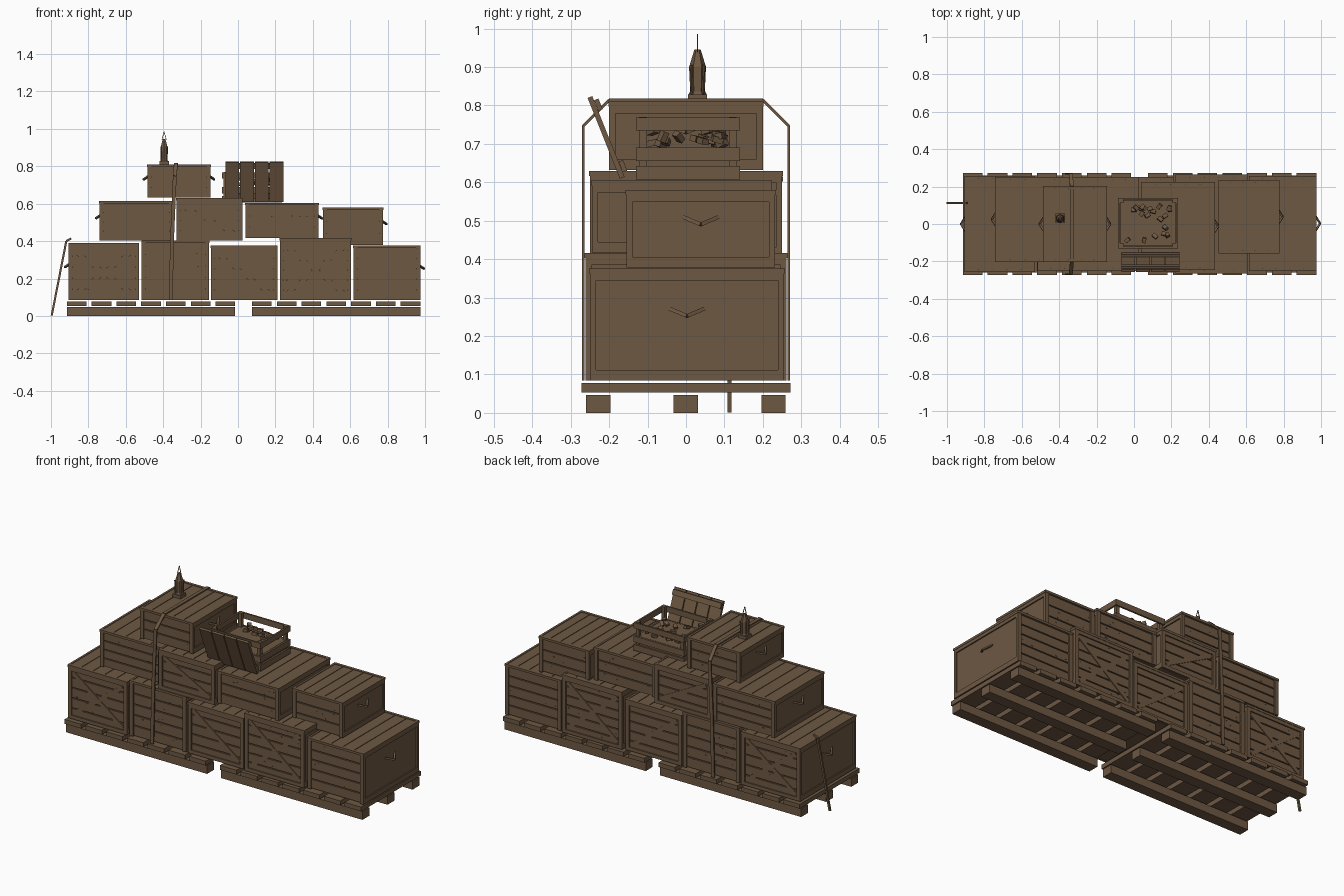
import bpy, bmesh, math, random
from mathutils import Vector, Matrix

if "Cube" in bpy.data.objects:
    bpy.data.objects.remove(bpy.data.objects["Cube"])

random.seed(4)
wood = bpy.data.materials.new("weathered_brown")
wood.diffuse_color = (0.155, 0.098, 0.055, 1)
wood.use_nodes = True
wood.node_tree.nodes["Principled BSDF"].inputs["Base Color"].default_value = wood.diffuse_color


def finish(name, bm):
    me = bpy.data.meshes.new(name)
    bm.to_mesh(me)
    bm.free()
    me.materials.append(wood)
    ob = bpy.data.objects.new(name, me)
    bpy.context.collection.objects.link(ob)
    return ob


def box(bm, x0, x1, y0, y1, z0, z1):
    m = Matrix.Translation(((x0 + x1) / 2, (y0 + y1) / 2, (z0 + z1) / 2))
    m = m @ Matrix.Diagonal((x1 - x0, y1 - y0, z1 - z0, 1))
    bmesh.ops.create_cube(bm, size=1, matrix=m)


def beam(bm, p, q, side, w, t):
    """Bar from p to q, w wide along side and t thick."""
    p, q = Vector(p), Vector(q)
    d = (q - p).normalized()
    s = Vector(side)
    s = (s - d * s.dot(d)).normalized()
    n = d.cross(s)
    rot = Matrix((s, n, d)).transposed().to_4x4()
    m = Matrix.Translation((p + q) / 2) @ rot @ Matrix.Diagonal((w, t, (q - p).length, 1))
    bmesh.ops.create_cube(bm, size=1, matrix=m)


def crate(name, x0, x1, y0, y1, z0, z1, brace=0, handles=(), nails=0):
    bm = bmesh.new()
    e, post, rail = 0.007, 0.022, 0.028
    # core and recessed end panels
    box(bm, x0 + e, x1 - e, y0 + 0.014, y1 - 0.014, z0, z1 - 0.011)
    # end frames: side stiles and top/bottom rails
    for xa, xb in ((x0, x0 + 0.012), (x1 - 0.012, x1)):
        for ya, yb in ((y0, y0 + 0.016), (y1 - 0.016, y1)):
            box(bm, xa, xb, ya, yb, z0, z1 - 0.012)
        box(bm, xa, xb, y0 + 0.016, y1 - 0.016, z0, z0 + rail)
        box(bm, xa, xb, y0 + 0.016, y1 - 0.016, z1 - rail - 0.003, z1 - 0.012)
    # long sides: horizontal planks, corner posts, braces, nails
    n = max(3, round((z1 - z0) / 0.06))
    h = (z1 - z0 - 0.012) / n
    for s, yo in ((1, y0), (-1, y1)):
        ya, yb = sorted((yo + s * e, yo + s * 0.016))
        for i in range(n):
            box(bm, x0 + 0.008, x1 - 0.008, ya, yb, z0 + i * h + 0.003, z0 + (i + 1) * h - 0.003)
        pa, pb = sorted((yo, yo + s * 0.01))
        for xa in (x0, x1 - post):
            box(bm, xa, xa + post, pa, pb, z0, z1 - 0.012)
        if brace:
            box(bm, x0 + post, x1 - post, pa, pb, z0, z0 + 0.02)
            box(bm, x0 + post, x1 - post, pa, pb, z1 - 0.032, z1 - 0.012)
        yc = yo + s * 0.006
        for k in range(brace):
            a, b = (z0 + 0.03, z1 - 0.042)[::1 if k else -1]
            beam(bm, (x0 + 0.03, yc + s * k * 0.001, a), (x1 - 0.03, yc + s * k * 0.001, b),
                 (0, 1, 0), 0.008, 0.024)
        for _ in range(nails):
            x, z = random.uniform(x0 + 0.03, x1 - 0.03), random.uniform(z0 + 0.03, z1 - 0.03)
            box(bm, x - 0.004, x + 0.004, yo + s * e - 0.002, yo + s * e + 0.002, z - 0.002, z + 0.002)
    # lid: boards running front to back
    m = 5
    w = (x1 - x0 + 0.004) / m
    for i in range(m):
        xa = x0 - 0.002 + i * w
        box(bm, xa + 0.002, xa + w - 0.002, y0 + 0.012, y1 - 0.012, z1 - 0.013, z1 - 0.003)
    for ya, yb in ((y0 - 0.002, y0 + 0.014), (y1 - 0.014, y1 + 0.002)):
        box(bm, x0 - 0.002, x1 + 0.002, ya, yb, z1 - 0.013, z1)
    for xa in (x0 - 0.002, x1 - 0.01):
        box(bm, xa, xa + 0.012, y0 + 0.014, y1 - 0.014, z1 - 0.013, z1)
    # sagging rope handles
    yc, zc = (y0 + y1) / 2, z0 + (z1 - z0) * 0.62
    for s in handles:
        xe = x1 if s > 0 else x0
        for k in (-1, 1):
            beam(bm, (xe - s * 0.008, yc + k * 0.045, zc + 0.006), (xe + s * 0.02, yc, zc - 0.013),
                 (1, 0, 0), 0.01, 0.01)
    finish(name, bm)


# two pallets: three runners and seven slats each
for name, x0 in (("pallet_left", -0.915), ("pallet_right", 0.075)):
    bm = bmesh.new()
    for y in (-0.26, -0.032, 0.196):
        box(bm, x0, x0 + 0.9, y, y + 0.063, 0, 0.047)
    for i in range(7):
        xa = x0 + i * 0.1325
        box(bm, xa, xa + 0.105, -0.272, 0.272, 0.053, 0.078)
    finish(name, bm)

# bottom, middle and top rows of closed crates
crate("bottom_crate_1", -0.905, -0.53, -0.255, 0.255, 0.084, 0.39, 2, (-1,), 5)
crate("bottom_crate_2", -0.515, -0.155, -0.25, 0.25, 0.084, 0.402, 0, (), 14)
crate("bottom_crate_3", -0.145, 0.21, -0.25, 0.25, 0.084, 0.376, 1)
crate("bottom_crate_4", 0.225, 0.605, -0.262, 0.262, 0.084, 0.416, 2, (), 8)
crate("bottom_crate_5", 0.617, 0.975, -0.25, 0.255, 0.084, 0.376, 0, (1,), 4)
crate("middle_crate_1", -0.74, -0.347, -0.2, 0.25, 0.403, 0.615, 0, (-1,), 4)
crate("middle_crate_2", -0.33, 0.025, -0.25, 0.25, 0.403, 0.63, 1)
crate("middle_crate_3", 0.04, 0.43, -0.245, 0.222, 0.417, 0.605, 0, (1,), 12)
crate("middle_crate_4", 0.455, 0.775, -0.155, 0.232, 0.378, 0.58, 0, (1,), 6)
crate("top_crate", -0.485, -0.147, -0.2, 0.2, 0.632, 0.81, 0, (-1, 1), 3)

# open slatted crate
bm = bmesh.new()
x0, x1, y0, y1 = -0.085, 0.235, -0.13, 0.14
for x in (x0 + 0.008, x1 - 0.028):
    for y in (y0 + 0.008, y1 - 0.028):
        box(bm, x, x + 0.02, y, y + 0.02, 0.607, 0.77)
for za, zb in ((0.607, 0.642), (0.655, 0.69), (0.735, 0.768)):
    for y in (y0, y1 - 0.01):
        box(bm, x0, x1, y, y + 0.01, za, zb)
    for x in (x0, x1 - 0.01):
        box(bm, x, x + 0.01, y0 + 0.01, y1 - 0.01, za, zb)
box(bm, x0 + 0.012, x1 - 0.012, y0 + 0.012, y1 - 0.012, 0.61, 0.69)
finish("open_crate", bm)

# loose chunks lying in the open crate
bm = bmesh.new()
for i in range(20):
    p = Vector((random.uniform(-0.04, 0.19), random.uniform(-0.09, 0.1), random.uniform(0.695, 0.735)))
    d = Vector((random.uniform(-1, 1), random.uniform(-1, 1), random.uniform(-0.4, 0.4))).normalized()
    beam(bm, p - d * 0.014, p + d * 0.014, (0.1, 0.2, 1), 0.016, 0.02)
finish("loose_chunks", bm)

# lid leaning on the open crate: four planks and two battens
bm = bmesh.new()
bot, top = Vector((0, -0.166, 0.612)), Vector((0, -0.25, 0.822))
for i in range(4):
    o = Vector((-0.031 + i * 0.079, 0, 0))
    beam(bm, bot + o, top + o, (1, 0, 0), 0.074, 0.013)
back = Vector((0, 0.012, 0.005))
for f in (0.12, 0.88):
    c = bot.lerp(top, f) + back
    beam(bm, c + Vector((-0.066, 0, 0)), c + Vector((0.242, 0, 0)), top - bot, 0.03, 0.012)
finish("leaning_lid", bm)

# tie-down strap over the stack
bm = bmesh.new()
half = [(-0.36, 0.267, 0.085), (-0.352, 0.267, 0.42), (-0.338, 0.267, 0.747), (-0.332, 0.2, 0.814)]
path = [Vector((x, -y, z)) for x, y, z in half] + [Vector(p) for p in reversed(half)]
for a, b in zip(path, path[1:]):
    beam(bm, a, b, (1, 0, 0), 0.02, 0.007)
finish("tie_down_strap", bm)

# lantern: stepped hexagonal body with bars and a pointed wire loop
bm = bmesh.new()
box(bm, -0.42, -0.37, 0.005, 0.055, 0.81, 0.828)
C = Vector((-0.395, 0.03, 0))
for za, zb, ra, rb in ((0.828, 0.836, 0.024, 0.02), (0.836, 0.9, 0.019, 0.022), (0.9, 0.946, 0.022, 0.008)):
    bmesh.ops.create_cone(bm, cap_ends=True, segments=6, radius1=ra, radius2=rb, depth=zb - za,
                          matrix=Matrix.Translation(C + Vector((0, 0, (za + zb) / 2))))
for i in range(4):
    a = math.radians(45 + 90 * i)
    d = Vector((math.cos(a), math.sin(a), 0))
    beam(bm, C + d * 0.021 + Vector((0, 0, 0.83)), C + d * 0.024 + Vector((0, 0, 0.905)), (-d.y, d.x, 0), 0.005, 0.005)
for s in (-1, 1):
    beam(bm, C + Vector((s * 0.012, 0, 0.94)), C + Vector((0, 0, 0.985)), (0, 1, 0), 0.003, 0.003)
finish("lantern", bm)

# crowbar leaning on the left end
bm = bmesh.new()
pts = [(-0.996, 0.113, 0.002), (-0.918, 0.113, 0.4), (-0.892, 0.113, 0.414)]
for a, b in zip(pts, pts[1:]):
    beam(bm, a, b, (0, 1, 0), 0.011, 0.011)
finish("crowbar", bm)
